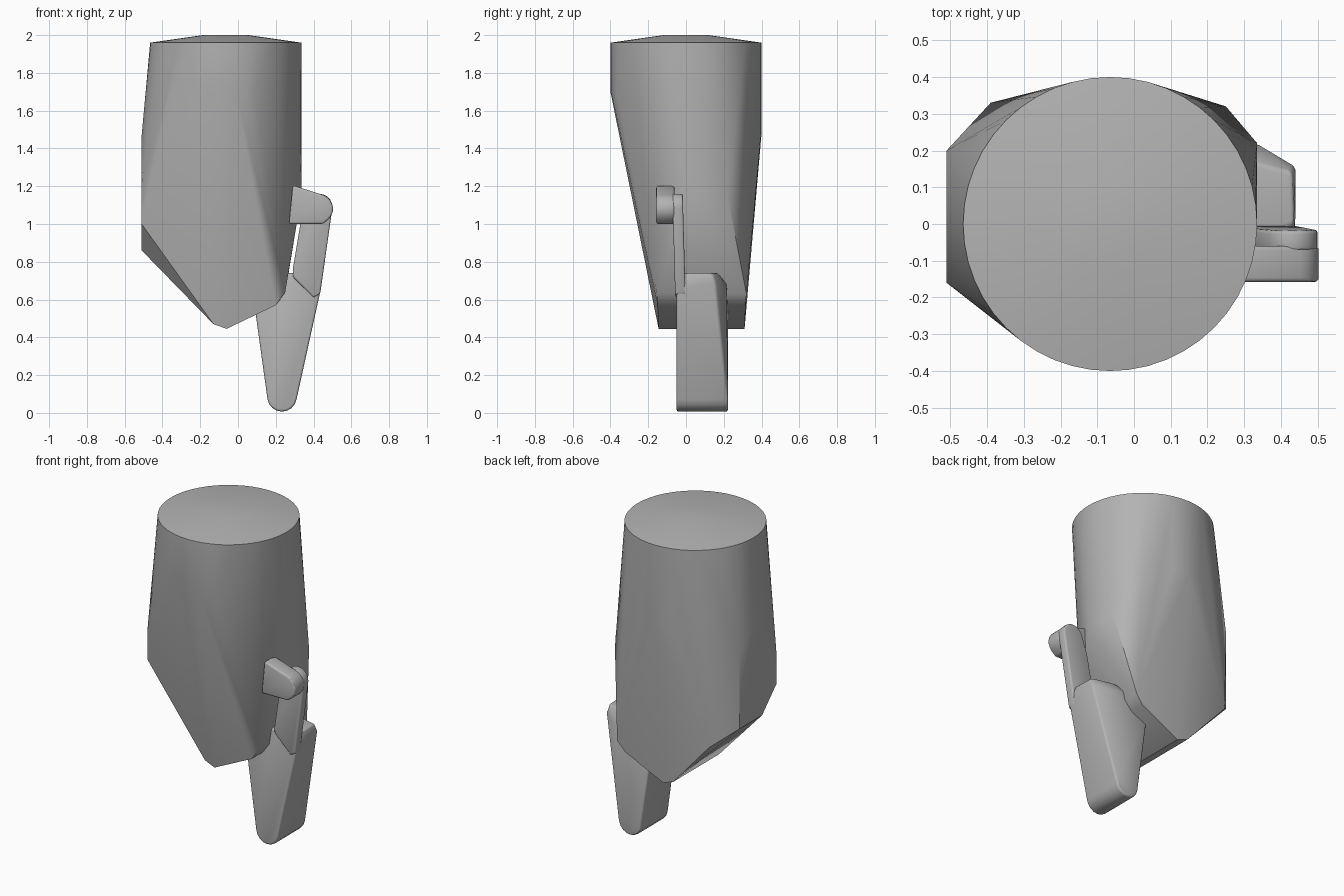
import bpy, bmesh, math
from mathutils import Vector

cube = bpy.data.objects.get("Cube")
if cube:
    bpy.data.objects.remove(cube, do_unlink=True)

grey = bpy.data.materials.new("plain grey")
grey.use_nodes = True
colour = (0.45, 0.45, 0.45, 1)
grey.diffuse_color = colour
grey.node_tree.nodes["Principled BSDF"].inputs["Base Color"].default_value = colour


def hull(name, points, bevel=0.0, angle=30):
    """Convex solid around a few points, softened along its sharp edges."""
    bm = bmesh.new()
    for p in points:
        bm.verts.new(p)
    res = bmesh.ops.convex_hull(bm, input=bm.verts)
    loose = [v for v in bm.verts if not v.link_faces]
    bmesh.ops.delete(bm, geom=loose, context='VERTS')
    bmesh.ops.dissolve_limit(bm, angle_limit=math.radians(0.5),
                             verts=bm.verts, edges=bm.edges)
    bmesh.ops.recalc_face_normals(bm, faces=bm.faces)
    mesh = bpy.data.meshes.new(name)
    bm.to_mesh(mesh)
    bm.free()
    mesh.materials.append(grey)
    ob = bpy.data.objects.new(name, mesh)
    bpy.context.collection.objects.link(ob)
    bpy.ops.object.select_all(action='DESELECT')
    ob.select_set(True)
    bpy.context.view_layer.objects.active = ob
    if bevel:
        mod = ob.modifiers.new("soft edges", 'BEVEL')
        mod.width, mod.segments = bevel, 3
        mod.limit_method, mod.angle_limit = 'ANGLE', math.radians(35)
        bpy.ops.object.modifier_apply(modifier=mod.name)
    bpy.ops.object.shade_smooth_by_angle(angle=math.radians(angle))
    return ob


def ring(r, z, n=48):
    return [(-0.065 + r * math.cos(math.tau * i / n),
             r * math.sin(math.tau * i / n), z) for i in range(n)]


def arc(cx, cz, r, start, end, n=8):
    """Points of an arc in the x-z plane, angles in degrees."""
    angles = [math.radians(start + (end - start) * i / n) for i in range(n + 1)]
    return [(cx + r * math.cos(a), cz + r * math.sin(a)) for a in angles]


def slab(profile, y0, y1, lean=0.0):
    """Extrude an x-z profile along y; lean shifts y with height."""
    return [(x, y + lean * z, z) for x, z in profile for y in (y0, y1)]


# Body: round top running into a faceted wedge
front_edge = [(-0.13, -0.14, 0.47), (-0.06, -0.145, 0.445), (0.2, -0.15, 0.57),
              (0.25, -0.155, 0.64)]
back_edge = [(-0.13, 0.31, 0.47), (-0.06, 0.31, 0.445), (0.2, 0.315, 0.57),
             (0.25, 0.32, 0.63), (-0.39, 0.33, 0.76)]
left_panel = [(-0.51, -0.16, 1.0), (-0.51, -0.16, 1.2), (-0.51, -0.02, 0.86),
              (-0.51, 0.2, 0.86), (-0.51, 0.2, 1.35), (-0.51, 0, 1.47)]
right_panel = [(0.335, 0.22, 1.15), (0.335, 0.0, 1.15)]
front_shoulder = [p for p in ring(0.4, 1.7) if p[1] < -0.36]
back_shoulder = [p for p in ring(0.4, 1.48) if p[1] > 0.38]
hull("body", ring(0.4, 1.96) + ring(0.12, 2.0) + front_shoulder + back_shoulder
     + front_edge + back_edge + left_panel + right_panel)

# Bracket at the front of the arm
bracket = [(0.27, 1.0), (0.29, 1.205)] + arc(0.425, 1.08, 0.078, 70, -60)
bracket += [(0.45, 1.0)]
hull("arm_bracket", slab(bracket, -0.158, -0.06), 0.012)

# Thin leaning strut
strut = arc(0.43, 1.09, 0.07, 150, -5)
strut += [(0.435, 0.63), (0.40, 0.61), (0.29, 0.72), (0.29, 0.76), (0.33, 1.0)]
hull("arm_strut", slab(strut, -0.04, 0.015, -0.028), 0.01)

# Tapered leg with a chamfered outer back corner
foot = arc(0.233, 0.085, 0.078, 190, 350)
upper = [(0.09, 0.55), (0.25, 0.74), (0.32, 0.74)]
leg = slab(foot, -0.05, 0.222) + slab(upper, -0.05, 0.17)
leg += [(0.09, 0.222, 0.55), (0.25, 0.215, 0.68), (0.34, 0.215, 0.66),
        (0.44, -0.05, 0.66), (0.44, 0.155, 0.69), (0.435, 0.0, 0.74),
        (0.43, 0.14, 0.74)]
hull("leg", leg, 0.012)
